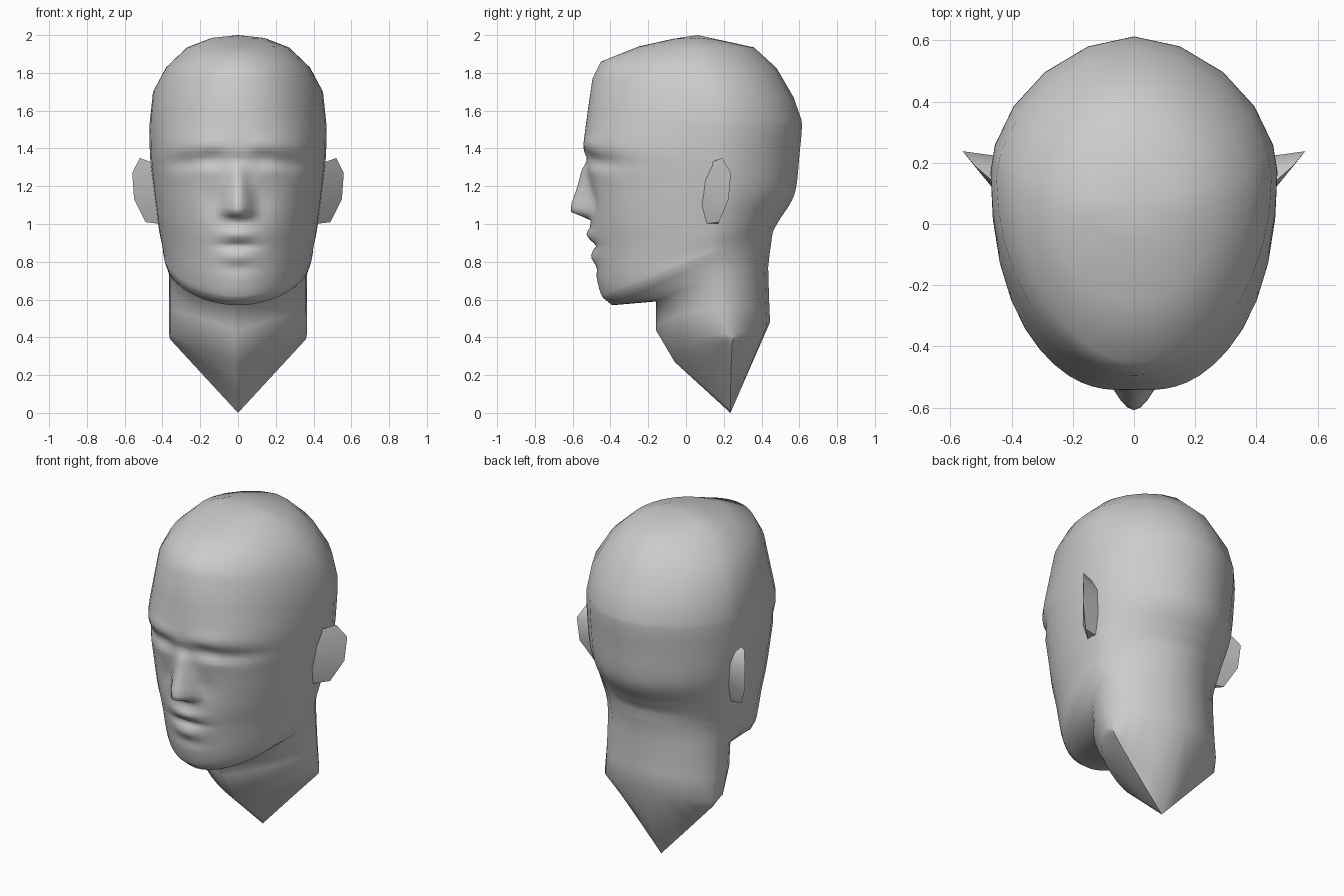
import bpy, bmesh
from math import exp

cube = bpy.data.objects.get("Cube")
if cube:
    bpy.data.objects.remove(cube)

clay = bpy.data.materials.new("grey_clay")
clay.use_nodes = True
clay.diffuse_color = (0.6, 0.6, 0.6, 1)
clay.node_tree.nodes["Principled BSDF"].inputs["Base Color"].default_value = (0.6, 0.6, 0.6, 1)


def finish(bm, name):
    """Turn a bmesh into a smooth grey object."""
    bmesh.ops.recalc_face_normals(bm, faces=bm.faces)
    mesh = bpy.data.meshes.new(name)
    bm.to_mesh(mesh)
    bm.free()
    mesh.materials.append(clay)
    for p in mesh.polygons:
        p.use_smooth = True
    obj = bpy.data.objects.new(name, mesh)
    bpy.context.collection.objects.link(obj)
    return obj


def lerp(a, b, t):
    return a + (b - a) * t


def clamp(v):
    return max(0, min(1, v))


def spline(p, a, b, n, t):
    """Smooth step from a to b, with neighbours p and n."""
    return a + t / 2 * (b - p + t * (2 * p - 5 * a + 4 * b - n + t * (3 * (a - b) + n - p)))


# Rings from crown to neck: front y, z; side x, y, z; back y, z; front squareness
RINGS = [
    (-.07, 1.98, .14, .06, 1.985, .2, 1.97, 2),
    (-.25, 1.94, .27, .07, 1.935, .36, 1.935, 2),
    (-.45, 1.86, .38, .1, 1.83, .48, 1.825, 1.9),
    (-.495, 1.77, .45, .15, 1.7, .57, 1.67, 1.95),
    (-.52, 1.6, .468, .17, 1.53, .612, 1.55, 2.1),
    (-.54, 1.4, .465, .17, 1.35, .6, 1.36, 2.35),
    (-.515, 1.2, .45, .17, 1.2, .575, 1.16, 2.3),
    (-.505, 1, .43, .15, 1.05, .5, 1.03, 2.15),
    (-.49, .85, .415, .14, .95, .465, .97, 2),
    (-.47, .7, .4, .13, .88, .455, .93, 1.95),
    (-.44, .61, .395, .12, .84, .45, .89, 1.9),
    (-.39, .57, .385, .13, .81, .445, .86, 1.9),
    (-.16, .59, .365, .18, .74, .435, .77, 1.8),
    (-.16, .44, .365, .2, .55, .44, .6, 1.8),
    (-.06, .27, .365, .22, .42, .445, .48, 1.8),
    (.115, .11, .362, .25, .4, .27, .08, 1.8),
    (.235, 0, .36, .25, .39, .235, 0, 1.8),
]
BROW, JAW, NECK = 4, 10, 13
FRONT = [0, .05, .1, .16, .22, .29, .37, .46, .56, .66, .76, .86, .94, .985, 1]
BACK = [.97, .84, .62, .32, 0]

# Soft facial forms: x, z, width, height, push towards the back
FORMS = [
    (.13, 1.345, .07, .04, .025),   # inner eye socket
    (.27, 1.325, .11, .045, .03),   # outer eye socket
    (.19, 1.285, .05, .025, -.01),  # eyelid
    (.16, 1.42, .13, .04, -.01),    # brow
    (0, 1.335, .05, .03, .015),     # nose root
    (.12, 1.12, .05, .08, .015),    # cheek beside the nose
    (0, .945, .09, .03, -.026),     # upper lip
    (0, .885, .1, .016, .02),       # mouth line
    (0, .825, .08, .03, -.015),     # lower lip
    (0, .765, .1, .03, .008),       # chin hollow
]


def face_relief(x, z):
    """Shift in y that models the eyes, nose and mouth."""
    x = abs(x)
    d = sum(a * exp(-((x - cx) / w) ** 2 - ((z - cz) / h) ** 2)
            for cx, cz, w, h, a in FORMS)
    drop = clamp((1.35 - z) / .25)
    width = .045 + .075 * drop
    across = clamp(1 - x / width)
    across = across * across * (3 - 2 * across)
    return d - .1 * drop * clamp((z - 1.025) / .035) * across


def ring_points(ring, level):
    fy, fz, sx, sy, sz, by, bz, square = ring
    half = []
    for u in FRONT:
        f = (1 - u ** square) ** (1 / square)
        t = u if level >= NECK else 1 - f
        x, y, z = sx * u, lerp(sy, fy, f), lerp(fz, sz, t)
        if BROW <= level <= JAW:
            y += face_relief(x, z)
        half.append((x, y, z))
    for u in BACK:
        f = (1 - u ** 1.8) ** (1 / 1.8)
        t = 1 - u if level >= NECK else f
        half.append((sx * u, lerp(sy, by, f), lerp(sz, bz, t)))
    return half + [(-x, y, z) for x, y, z in half[-2:0:-1]]


# Head and neck as one skin, with finer rows over the face
bm = bmesh.new()
rows = []
for i, ring in enumerate(RINGS):
    if BROW <= i < JAW:
        for k in range(9):
            mixed = [spline(*v, k / 9) for v in zip(*RINGS[i - 1:i + 3])]
            rows.append([bm.verts.new(p) for p in ring_points(mixed, i + k / 9)])
    else:
        rows.append([bm.verts.new(p) for p in ring_points(ring, i)])
count = len(rows[0])
crown = bm.verts.new((0, .06, 2))
for j in range(count):
    n = (j + 1) % count
    bm.faces.new((crown, rows[0][j], rows[0][n]))
    for a, b in zip(rows, rows[1:]):
        bm.faces.new((a[j], b[j], b[n], a[n]))
finish(bm, "head_and_neck")

# Ears: wedges with a slanted front, an outer rim and a flat back
EAR_FRONT = [(.44, .12, 1.32), (.44, .09, 1.23), (.43, .08, 1.1), (.41, .1, 1)]
EAR_RIM = [(.52, .19, 1.35), (.56, .238, 1.27), (.55, .225, 1.13), (.49, .175, 1.01)]
EAR_BACK = [(.43, .19, 1.3), (.43, .22, 1.25), (.42, .21, 1.12), (.4, .17, 1)]
for side, name in ((1, "left_ear"), (-1, "right_ear")):
    bm = bmesh.new()
    strips = [[bm.verts.new((side * x, y, z)) for x, y, z in line]
              for line in (EAR_FRONT, EAR_RIM, EAR_BACK)]
    for a, b in zip(strips, strips[1:] + strips[:1]):
        for k in range(len(a) - 1):
            bm.faces.new((a[k], a[k + 1], b[k + 1], b[k]))
    for end in (0, -1):
        bm.faces.new([s[end] for s in strips])
    ear = finish(bm, name)
    ear.data.set_sharp_from_angle(angle=1)
